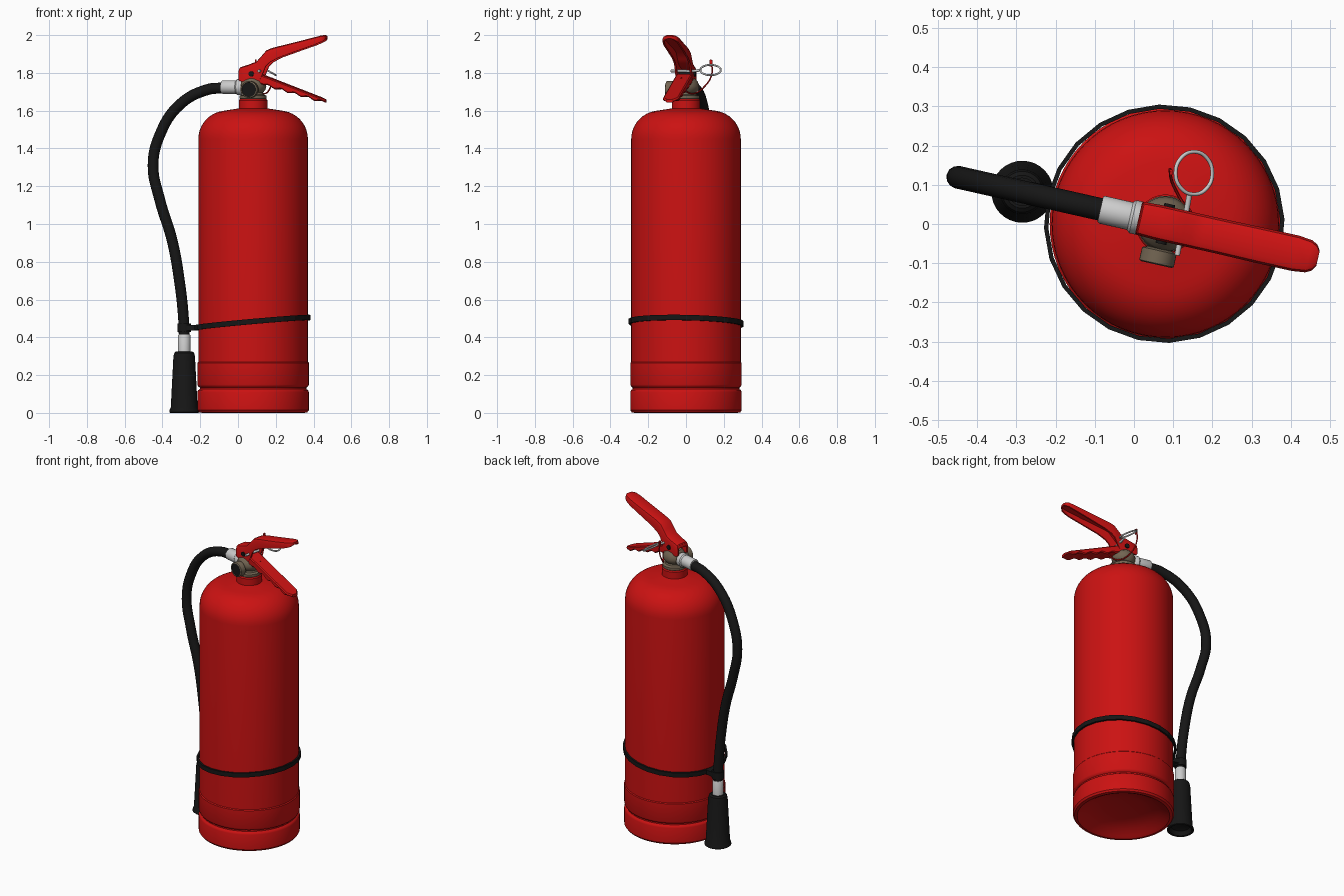
import bpy, bmesh
from math import sin, cos, pi, radians
from mathutils import Matrix, Vector

if "Cube" in bpy.data.objects:
    bpy.data.objects.remove(bpy.data.objects["Cube"])

T, R = Matrix.Translation, Matrix.Rotation
TANK = T((0.08, 0, 0))
HEAD = TANK @ R(radians(-12.7), 4, 'Z')      # frame of valve, levers and hose


def material(name, rgb):
    m = bpy.data.materials.new(name)
    m.diffuse_color = (*rgb, 1)
    m.use_nodes = True
    m.node_tree.nodes["Principled BSDF"].inputs["Base Color"].default_value = m.diffuse_color
    return m


RED = material("red_paint", (0.6, 0.006, 0.006))
BLACK = material("black_rubber", (0.008, 0.008, 0.008))
SILVER = material("steel", (0.6, 0.6, 0.6))
BRASS = material("dull_brass", (0.17, 0.13, 0.085))


def smooth(ob, angle=35):
    bpy.ops.object.select_all(action='DESELECT')
    ob.select_set(True)
    bpy.context.view_layer.objects.active = ob
    bpy.ops.object.shade_smooth_by_angle(angle=radians(angle))


def loft(name, rings, mat, matrix, caps=True, angle=35):
    bm = bmesh.new()
    rows = [[bm.verts.new(matrix @ Vector(p)) for p in ring] for ring in rings]
    n = len(rows[0])
    for a, b in zip(rows, rows[1:]):
        for i in range(n):
            bm.faces.new((a[i], a[(i + 1) % n], b[(i + 1) % n], b[i]))
    if caps:
        bm.faces.new(rows[0])
        bm.faces.new(rows[-1])
    bmesh.ops.remove_doubles(bm, verts=bm.verts, dist=1e-5)
    bmesh.ops.recalc_face_normals(bm, faces=bm.faces)
    me = bpy.data.meshes.new(name)
    bm.to_mesh(me)
    bm.free()
    ob = bpy.data.objects.new(name, me)
    bpy.context.collection.objects.link(ob)
    me.materials.append(mat)
    smooth(ob, angle)
    return ob


def lathe(name, profile, mat, matrix, segs=32, angle=35):
    rings = [[(r * cos(2 * pi * i / segs), r * sin(2 * pi * i / segs), z) for i in range(segs)]
             for r, z in profile]
    return loft(name, rings, mat, matrix, caps=False, angle=angle)


def tube(name, points, radius, mat, matrix, cyclic=False, sides=4):
    cu = bpy.data.curves.new(name, 'CURVE')
    cu.dimensions = '3D'
    cu.bevel_depth, cu.bevel_resolution = radius, sides
    cu.resolution_u, cu.use_fill_caps = 8, True
    sp = cu.splines.new('BEZIER')
    sp.bezier_points.add(len(points) - 1)
    for bp, p in zip(sp.bezier_points, points):
        bp.co = matrix @ Vector(p)
        bp.handle_left_type = bp.handle_right_type = 'AUTO'
    sp.use_cyclic_u = cyclic
    cu.materials.append(mat)
    ob = bpy.data.objects.new(name, cu)
    bpy.context.collection.objects.link(ob)
    bpy.ops.object.select_all(action='DESELECT')
    ob.select_set(True)
    bpy.context.view_layer.objects.active = ob
    bpy.ops.object.convert(target='MESH')
    smooth(bpy.context.object, 50)


# Tank: dished base, rolled foot groove, skirt, domed shoulder and neck
dome = [(0.14 + 0.15 * cos(a), 1.45 + 0.15 * sin(a)) for a in [i * pi / 20 for i in range(10)]]
lathe("tank", [(0, 0.06), (0.12, 0.055), (0.21, 0.035), (0.25, 0.01), (0.27, 0), (0.287, 0.003),
               (0.295, 0.014), (0.295, 0.11), (0.291, 0.12), (0.282, 0.126), (0.282, 0.134),
               (0.291, 0.14), (0.295, 0.15), (0.295, 0.265), (0.29, 0.27)] + dome +
      [(0.14, 1.602), (0.075, 1.612), (0.075, 1.655), (0.07, 1.662), (0, 1.662)], RED, TANK, 64)

# Valve body with side outlet
lathe("valve_body", [(0, 1.66), (0.066, 1.66), (0.072, 1.665), (0.072, 1.68), (0.055, 1.685),
                     (0.052, 1.695), (0.065, 1.71), (0.07, 1.73), (0.062, 1.755), (0.04, 1.775),
                     (0, 1.775)], BRASS, HEAD)
OUTLET = HEAD @ T((0, 0, 1.725)) @ R(radians(-90), 4, 'Y')
lathe("valve_outlet", [(0, 0), (0.04, 0), (0.04, 0.07), (0, 0.07)], BRASS, OUTLET)
lathe("hose_nut", [(0, 0.058), (0.04, 0.058), (0.043, 0.063), (0.043, 0.085), (0.037, 0.092),
                   (0, 0.092)], SILVER, OUTLET, 12)
lathe("hose_ferrule", [(0, 0.09), (0.036, 0.09), (0.036, 0.165), (0.033, 0.17), (0, 0.17)],
      SILVER, OUTLET)

# Pressure gauge facing the front
GAUGE = HEAD @ T((0, 0, 1.712)) @ R(radians(90), 4, 'X')
lathe("gauge_case", [(0, 0), (0.032, 0), (0.032, 0.065), (0.045, 0.07), (0.045, 0.103),
                     (0.039, 0.106), (0.038, 0.098), (0, 0.098)], BRASS, GAUGE)
lathe("gauge_face", [(0, 0.095), (0.039, 0.095), (0.039, 0.102), (0, 0.102)], BLACK, GAUGE)


# Upper lever: folded channel open underneath
def channel(u, top, bot, w, t=0.01):
    r = min(0.018, (top - bot) * 0.6)
    inner = max(bot + 0.001, top - 0.014)
    half = [(w - t, inner), (w - t, bot), (w, bot), (w, top - r),
            (w - r * 0.3, top - r * 0.3), (w - r, top)]
    return [(u, v, z) for v, z in half] + [(u, -v, z) for v, z in reversed(half)]


upper = [(-0.07, 1.82, 1.765, 0.04), (-0.064, 1.83, 1.757, 0.043), (-0.02, 1.843, 1.75, 0.045),
         (0.025, 1.86, 1.75, 0.045), (0.05, 1.887, 1.77, 0.045), (0.078, 1.919, 1.835, 0.045),
         (0.1, 1.929, 1.856, 0.045), (0.145, 1.941, 1.88, 0.045), (0.25, 1.966, 1.917, 0.046),
         (0.34, 1.989, 1.948, 0.046), (0.375, 1.998, 1.963, 0.042), (0.39, 2.0, 1.97, 0.034),
         (0.399, 1.996, 1.98, 0.02)]
loft("upper_lever", [channel(*s) for s in upper], RED, HEAD)
loft("upper_lever_rear_plate", [channel(u, 1.825, 1.76, 0.042) for u in (-0.068, -0.06)], RED, HEAD)


# Lower lever: solid grip with finger waves underneath
def grip(k, n=28):
    f = k / n
    u = 0.0 + 0.395 * f
    w = 0.043 * min(1, 0.45 + (1 - f) * 9)
    top = min(1.795, 1.81 - 0.38 * u)
    bot = max(top - 0.055 + 0.037 * f, 1.642)
    if 0.2 < f < 0.97:
        bot += 0.006 * sin(f * 2 * pi * 5.5)
    c = 0.006
    return [(u, v, z) for v, z in ((-w, bot + c), (-w, top - c), (c - w, top), (w - c, top),
                                   (w, top - c), (w, bot + c), (w - c, bot), (c - w, bot))]


loft("lower_lever", [grip(k) for k in range(29)], RED, HEAD)

# Pivot, safety pin, pull ring and seal wire
PIVOT = HEAD @ T((0.0, 0, 1.795)) @ R(radians(90), 4, 'X')
lathe("pivot_pin", [(0, -0.052), (0.014, -0.052), (0.014, 0.052), (0, 0.052)], BLACK, PIVOT, 16)
tube("safety_pin", [(0.11, -0.08, 1.81), (0.122, -0.02, 1.81), (0.135, 0.04, 1.81),
                    (0.142, 0.08, 1.815)], 0.007, SILVER, Matrix())
RING = T((0.153, 0.13, 1.815)) @ R(radians(30), 4, 'Y')
tube("pull_ring", [(0.054 * cos(i * pi / 4), 0.054 * sin(i * pi / 4), 0) for i in range(8)],
     0.005, SILVER, RING, True, 2)
tube("seal_wire", [(0.095, 0.13, 1.87), (0.092, 0.138, 1.80), (0.10, 0.10, 1.73),
                   (0.14, 0.03, 1.69), (0.17, -0.01, 1.72), (0.178, -0.025, 1.775)],
     0.004, RED, Matrix(), sides=1)
loft("seal_tag", [[(0.09 + x, 0.132 + y, z) for x, y in ((0, -0.007), (0.008, -0.007),
                                                         (0.008, 0.007), (0, 0.007))]
                  for z in (1.835, 1.868)], RED, Matrix())

# Hose and discharge horn
tube("hose", [(-0.154, 0, 1.72), (-0.246, 0, 1.712), (-0.40, 0, 1.63), (-0.507, 0, 1.47),
              (-0.543, 0, 1.31), (-0.507, 0, 1.13), (-0.44, 0, 0.915), (-0.40, 0, 0.70),
              (-0.377, 0, 0.49), (-0.374, 0, 0.40)], 0.029, BLACK, HEAD)
HORN = HEAD @ T((-0.374, 0, 0))
lathe("horn_ferrule", [(0, 0.31), (0.033, 0.31), (0.033, 0.41), (0.03, 0.415), (0, 0.415)],
      SILVER, HORN)
lathe("horn", [(0, 0.05), (0.055, 0.03), (0.066, 0.004), (0.074, 0), (0.079, 0.004), (0.077, 0.016),
               (0.071, 0.03), (0.057, 0.30), (0.052, 0.318), (0.042, 0.326), (0, 0.326)], BLACK, HORN)

# Tilted rubber strap with hose collar and link
SHEAR = Matrix(((1.01, 0, 0, -0.003), (0, 1, 0, 0), (0.092, 0, 1, 0.478), (0, 0, 0, 1)))
lathe("strap", [(0.293, -0.014), (0.304, -0.014), (0.304, 0.014), (0.293, 0.014), (0.293, -0.014)],
      BLACK, HEAD @ SHEAR, 24, 10)
lathe("hose_collar", [(0.025, 0.427), (0.036, 0.427), (0.036, 0.473), (0.025, 0.473),
                      (0.025, 0.427)], BLACK, HORN, 24)
loft("strap_link", [[(u, v, z) for v, z in ((-0.03, 0.435), (0.03, 0.435), (0.03, 0.465),
                                            (-0.03, 0.465))] for u in (-0.355, -0.298)],
     BLACK, HEAD)
